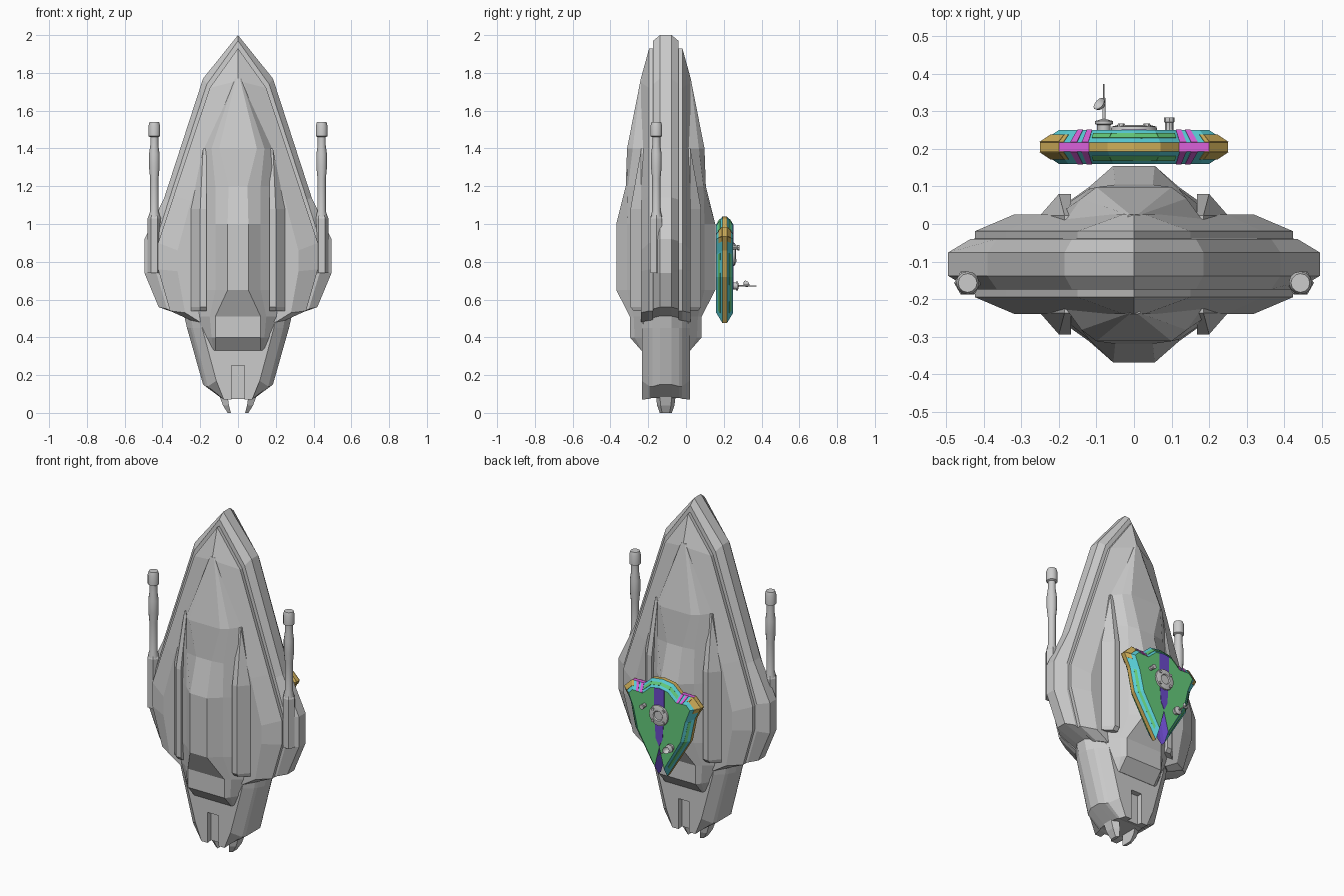
import bpy, bmesh
from math import cos, sin, pi
from mathutils import Vector

if "Cube" in bpy.data.objects:
    bpy.data.objects.remove(bpy.data.objects["Cube"])

CY = -0.107          # mid-plane of the hull in y
BY = 0.205           # mid-plane of the shield plate in y


def material(name, rgb):
    m = bpy.data.materials.new(name)
    m.diffuse_color = (*rgb, 1)
    m.use_nodes = True
    m.node_tree.nodes["Principled BSDF"].inputs["Base Color"].default_value = m.diffuse_color
    return m


green = material("green", (0.13, 0.6, 0.2))
cyan = material("cyan", (0.1, 0.62, 0.68))
magenta = material("magenta", (0.7, 0.12, 0.7))
gold = material("gold", (0.62, 0.42, 0.1))
purple = material("purple", (0.15, 0.07, 0.6))


def finish(name, bm, mats=()):
    bmesh.ops.recalc_face_normals(bm, faces=bm.faces[:])
    me = bpy.data.meshes.new(name)
    bm.to_mesh(me)
    bm.free()
    for m in mats:
        me.materials.append(m)
    ob = bpy.data.objects.new(name, me)
    bpy.context.collection.objects.link(ob)
    return ob


def loft(name, rings, mats=(), strip_mats=None):
    """Skin a list of equal-length point rings, capped at both ends."""
    bm = bmesh.new()
    vs = [[bm.verts.new(p) for p in r] for r in rings]
    n = len(vs[0])
    for k in range(len(vs) - 1):
        for i in range(n):
            j = (i + 1) % n
            f = bm.faces.new((vs[k][i], vs[k][j], vs[k + 1][j], vs[k + 1][i]))
            if strip_mats:
                f.material_index = strip_mats[k]
    bm.faces.new(vs[0])
    bm.faces.new(vs[-1])
    return finish(name, bm, mats)


def mirror_outline(half):
    return half + [(-x, z) for x, z in reversed(half[1:-1])]


def slab(name, layers, cy, **kw):
    """Layers of (depth, half outline), mirrored left-right and front-back."""
    full = [(-d, h) for d, h in reversed(layers)] + layers
    return loft(name, [[(x, cy + d, z) for x, z in mirror_outline(h)] for d, h in full], **kw)


def lathe(name, prof, x, c, n=12, axis="Z", smooth=True):
    """Revolve (radius, height) about z at (x, y=c) or about y at (x, z=c)."""
    rings = []
    for r, h in prof:
        pts = [(r * cos(2 * pi * i / n), r * sin(2 * pi * i / n)) for i in range(n)]
        rings.append([(x + a, c + b, h) if axis == "Z" else (x + a, h, c + b) for a, b in pts])
    ob = loft(name, rings)
    if smooth:
        bpy.ops.object.select_all(action="DESELECT")
        ob.select_set(True)
        bpy.context.view_layer.objects.active = ob
        bpy.ops.object.shade_smooth_by_angle(angle=0.6)
    return ob


# Upper shell: outer rim, stepped inner layer, flat faces
rim = [(0, 2), (.185, 1.77), (.39, 1.14), (.495, .92), (.495, .74), (.42, .56), (.25, .5), (0, .53)]
rim_in = [(0, 1.97), (.165, 1.74), (.365, 1.13), (.435, .91), (.435, .75), (.375, .55), (.25, .5), (0, .53)]
step = [(0, 1.93), (.035, 1.93), (.34, 1.15), (.423, .9), (.423, .76), (.36, .54), (.25, .49), (0, .5)]
step[1:2] = [(.15, 1.72)]
flat = [(0, 1.77), (.03, 1.75), (.25, 1.12), (.32, .86), (.32, .75), (.28, .53), (.2, .48), (0, .48)]
slab("upper_shell", [(.031, rim), (.067, rim_in), (.068, step), (.088, step), (.132, flat)], CY)

# Lower hull
low = [(.031, [(0, .58), (.3, .58), (.27, .45), (.185, .15), (.09, .08), (0, .08)]),
       (.07, [(0, .58), (.27, .58), (.25, .45), (.172, .14), (.085, .08), (0, .08)]),
       (.085, [(0, .58), (.26, .58), (.24, .45), (.16, .14), (.08, .075), (0, .075)]),
       (.127, [(0, .58), (.21, .58), (.19, .45), (.115, .17), (.075, .07), (0, .07)])]
hull = slab("lower_hull", low, CY)

# Tail slots, cut on both faces
for s in (-1, 1):
    bpy.ops.mesh.primitive_cube_add(size=1, location=(0, CY + s * .13, .14))
    cut = bpy.context.object
    cut.scale = (.07, .07, .22)
    mod = hull.modifiers.new("slot", "BOOLEAN")
    mod.object, mod.solver = cut, "EXACT"
    bpy.context.view_layer.objects.active = hull
    bpy.ops.object.modifier_apply(modifier="slot")
    bpy.data.objects.remove(cut)

# Central spine on both faces: z, base x, mid x, mid depth, top x, top depth
spine = []
for z, bx, mx, md, tx, td in [(1.77, .02, .015, .131, .01, .132), (1.4, .18, .14, .175, .1, .205),
                              (1.2, .22, .12, .2, .05, .212), (1.0, .24, .12, .205, .055, .262),
                              (.65, .24, .12, .205, .055, .262), (.51, .22, .15, .17, .12, .19),
                              (.4, .17, .14, .165, .12, .19), (.33, .14, .13, .125, .12, .129)]:
    q = [(bx, .12), (mx, md), (tx, td)]
    half = q + [(-x, d) for x, d in reversed(q)]
    spine.append([(x, CY + d, z) for x, d in half] + [(-x, CY - d, z) for x, d in half])
loft("spine", spine)

# Four long fins beside the spine
for sx in (-1, 1):
    for sy in (-1, 1):
        rings = []
        for z, outer, top in [(1.4, .185, .13), (1.08, .25, .187), (.56, .25, .187), (.54, .25, .17)]:
            sec = [(.168, .1), (.168, top), (min(.2, outer), top), (outer, .13), (outer, .1)]
            rings.append([(sx * x, CY + sy * d, z) for x, d in sec])
        loft("fin", rings)

# Tail claws, hexagonal pods and guns
for sx in (-1, 1):
    claw = []
    for z, xi, xo, d in [(.13, .045, .115, .052), (.09, .055, .098, .052), (.04, .048, .08, .046), (0, .038, .055, .032)]:
        claw.append([(sx * x, CY + y, z) for x, y in ((xi, -d), (xo, -d * .6), (xo, d * .6), (xi, d))])
    loft("tail_claw", claw)
    lathe("gun_pod", [(.036, .74), (.036, 1.03), (.027, 1.05)], sx * .443, -.157, n=6, smooth=False)
    lathe("gun_barrel", [(.03, 1.0), (.03, 1.04), (.022, 1.07), (.022, 1.24), (.028, 1.3), (.028, 1.37),
                         (.021, 1.42), (.021, 1.46), (.031, 1.465), (.031, 1.52), (.025, 1.54)], sx * .443, -.157)

# Shield plate on the back: gold belt, cyan bevels, green faces
B0 = [(0, 1.04), (.07, 1.03), (.12, .985), (.2, .985), (.25, .935), (.21, .86), (.18, .72), (.03, .475), (0, .63)]
B1 = [(0, 1.0), (.055, .99), (.11, .942), (.175, .945), (.2, .92), (.168, .84), (.14, .72), (.03, .53), (0, .65)]
D0, D1 = .012, .045
plate = slab("shield_plate", [(D0, B0), (D1, B1)], BY, mats=[green, cyan, gold, magenta, purple], strip_mats=[1, 2, 1])
for p in plate.data.polygons:
    c = p.center
    if abs(p.normal.y) < .1 and .11 < abs(c.x) < .2 and c.z > .95:
        p.material_index = 3
    elif len(p.vertices) == 4 and c.z < .65 and abs(c.x) < .04:
        p.material_index = 4


def bevel_patches(name, mat, patches):
    """Thin inlays on the bevels: (segment, t0, t1 along it, s0, s1 across it)."""
    bm = bmesh.new()
    for i, t0, t1, s0, s1 in patches:
        for sx in (-1, 1):
            for sy in (-1, 1):
                quad = []
                for t, s in ((t0, s0), (t1, s0), (t1, s1), (t0, s1)):
                    a = Vector(B0[i]).lerp(Vector(B0[i + 1]), t)
                    p = a.lerp(Vector(B1[i]).lerp(Vector(B1[i + 1]), t), s)
                    quad.append(bm.verts.new((sx * p.x, BY + sy * (D0 + (D1 - D0) * s), p.y)))
                bm.faces.new(quad)
    ob = finish(name, bm, [mat])
    m = ob.modifiers.new("thickness", "SOLIDIFY")
    m.thickness, m.offset = .005, 0


bevel_patches("green_inlay", green, [(0, 0, 1, .35, .7), (1, 0, .9, .35, .7), (5, .05, 1, .35, .65), (6, 0, .85, .35, .65)])
bevel_patches("magenta_bars", magenta, [(2, .02, .24, 0, 1), (2, .4, .62, 0, 1)])
bevel_patches("gold_corner", gold, [(3, 0, 1, 0, .6), (2, .85, 1, 0, .6), (4, 0, .35, 0, .6)])

# Purple centre stripe
stripe = mirror_outline([(0, .998), (.033, .994), (.033, .86), (.022, .7), (0, .655)])
loft("centre_stripe", [[(x, y, z) for x, z in stripe] for y in (.245, .252)], mats=[purple])

# Fittings on the plate: hatch disc, lugs, turret, mast and dish
lathe("hatch_disc", [(.062, .248), (.06, .259), (.042, .264), (.03, .264), (.026, .258)], 0, .84, n=16, axis="Y")
for i in range(4):
    a = pi / 4 + i * pi / 2
    lathe("hatch_lug", [(.011, .25), (.009, .268)], .048 * cos(a), .84 + .048 * sin(a), n=6, axis="Y", smooth=False)
lathe("turret", [(.014, .245), (.011, .252), (.011, .27), (.014, .272), (.014, .283)], .094, .875, n=8, axis="Y")
lathe("mast", [(.018, .245), (.018, .264), (.024, .266), (.024, .274), (.01, .278), (.004, .28), (.004, .335),
               (.002, .337), (.002, .373)], -.08, .672, axis="Y")
dish = lathe("dish", [(.004, -.008), (.014, -.002), (.019, .008), (.014, .002), (.002, -.003)], 0, 0)
dish.rotation_euler = (-.6, -.9, 0)
dish.location = (-.088, .316, .68)
